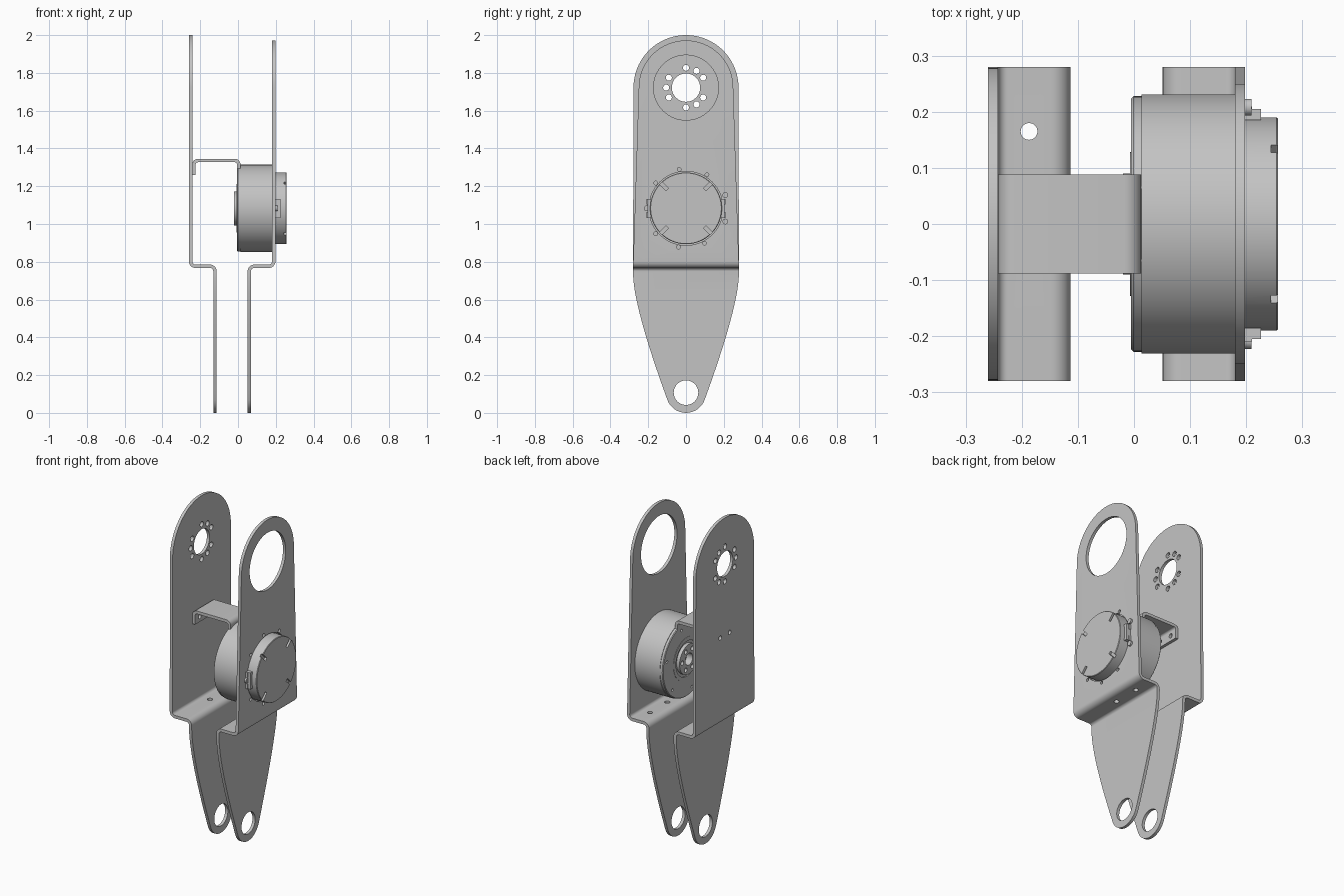
import bpy, bmesh
from math import sin, cos, pi, radians, tau
from mathutils import Vector, Matrix

old = bpy.data.objects.get("Cube")
if old:
    bpy.data.objects.remove(old, do_unlink=True)

mat = bpy.data.materials.new("light grey metal")
mat.use_nodes = True
GREY = (0.55, 0.55, 0.55, 1)
mat.diffuse_color = GREY
mat.node_tree.nodes["Principled BSDF"].inputs["Base Color"].default_value = GREY

AXIS_Z = 1.083   # motor axis height
PIVOT_Z = 1.722  # upper joint height


def finish(name, bm):
    bmesh.ops.recalc_face_normals(bm, faces=bm.faces)
    me = bpy.data.meshes.new(name)
    bm.to_mesh(me)
    bm.free()
    me.materials.append(mat)
    ob = bpy.data.objects.new(name, me)
    bpy.context.collection.objects.link(ob)
    return ob


def select(ob):
    bpy.ops.object.select_all(action='DESELECT')
    ob.select_set(True)
    bpy.context.view_layer.objects.active = ob


def smooth(ob):
    select(ob)
    bpy.ops.object.shade_smooth_by_angle(angle=radians(30))


def boolean(ob, tool, operation):
    mod = ob.modifiers.new("cut", 'BOOLEAN')
    mod.operation, mod.solver, mod.object = operation, 'EXACT', tool
    select(ob)
    bpy.ops.object.modifier_apply(modifier=mod.name)
    bpy.data.objects.remove(tool, do_unlink=True)


def prism(name, points, offset):
    """Extrude a closed loop of 3D points along a vector."""
    bm = bmesh.new()
    face = bm.faces.new([bm.verts.new(p) for p in points])
    out = bmesh.ops.extrude_face_region(bm, geom=[face])
    verts = [v for v in out["geom"] if isinstance(v, bmesh.types.BMVert)]
    bmesh.ops.translate(bm, verts=verts, vec=offset)
    return finish(name, bm)


def rounded(corners, steps=8):
    """Polygon in 2D from (a, b, radius) with right-angled fillets."""
    pts = []
    for i, (a, b, r) in enumerate(corners):
        p = Vector((a, b))
        if not r:
            pts.append(p)
            continue
        u = (Vector(corners[i - 1][:2]) - p).normalized() * r
        v = (Vector(corners[(i + 1) % len(corners)][:2]) - p).normalized() * r
        for k in range(steps + 1):
            t = k / steps * pi / 2
            pts.append(p + u * (1 - sin(t)) + v * (1 - cos(t)))
    return pts


def pins(holes, axis='X'):
    """Cutter made of cylinders: (x, y, z, radius, length)."""
    bm = bmesh.new()
    turn = Matrix.Rotation(pi / 2, 4, 'Y') if axis == 'X' else Matrix()
    for x, y, z, r, length in holes:
        bmesh.ops.create_cone(bm, cap_ends=True, segments=64 if r > 0.05 else 20,
                              radius1=r, radius2=r, depth=length,
                              matrix=Matrix.Translation((x, y, z)) @ turn)
    return finish("hole_cutter", bm)


def ring(x, z, dist, r, length, angles):
    return [(x, dist * cos(radians(a)), z + dist * sin(radians(a)), r, length)
            for a in angles]


def lathe(name, profile, steps=96):
    """Revolve (x, radius) points about the motor axis."""
    bm = bmesh.new()
    vs = [bm.verts.new((x, 0, AXIS_Z + r)) for x, r in profile]
    edges = [bm.edges.new(pair) for pair in zip(vs, vs[1:])]
    bmesh.ops.spin(bm, geom=vs + edges, cent=(0, 0, AXIS_Z), axis=(1, 0, 0),
                   angle=tau, steps=steps)
    bmesh.ops.remove_doubles(bm, verts=bm.verts, dist=1e-5)
    return finish(name, bm)


def boxes(name, items):
    """Boxes from (centre, size, turn about the x axis)."""
    bm = bmesh.new()
    for c, s, turn in items:
        bmesh.ops.create_cube(bm, size=1, matrix=Matrix.Translation(c)
                              @ Matrix.Rotation(turn, 4, 'X') @ Matrix.Diagonal((*s, 1)))
    return finish(name, bm)


def outline(top_r):
    """Half silhouette of a side plate, mirrored to a full loop of (y, z)."""
    half = [(0.105 * sin(t), 0.105 - 0.105 * cos(t))
            for t in (radians(a) for a in range(10, 70, 10))]
    p0, p1, p2 = Vector((0.0987, 0.069)), Vector((0.28, 0.567)), Vector((0.28, 0.74))
    for k in range(25):
        t = k / 24
        half.append(tuple(p0 * (1 - t) ** 2 + p1 * 2 * t * (1 - t) + p2 * t * t))
    half.append((0.28, 0.785))
    half += [(top_r * cos(t), PIVOT_Z + top_r * sin(t))
             for t in (k * pi / 48 for k in range(24))]
    return [(0, 0)] + half + [(0, PIVOT_Z + top_r)] + [(-y, z) for y, z in reversed(half)]


# Joggled side plates: bent sheet section trimmed by the silhouette
section = rounded([(-0.26, 2.1, 0), (-0.26, 0.767, 0.035), (-0.131, 0.767, 0.017),
                   (-0.131, -0.1, 0), (-0.113, -0.1, 0), (-0.113, 0.785, 0.035),
                   (-0.242, 0.785, 0.017), (-0.242, 2.1, 0)])


def side_plate(name, mirrored, top_r, holes):
    place = (lambda x: -0.062 - x) if mirrored else (lambda x: x)
    ob = prism(name, [(place(x), -0.4, z) for x, z in section], (0, 0.8, 0))
    trim = prism("trim", [(-0.5, y, z) for y, z in outline(top_r)], (1, 0, 0))
    boolean(ob, trim, 'INTERSECT')
    boolean(ob, pins(holes + [(0, 0, 0.107, 0.065, 1)]), 'DIFFERENCE')
    ledge = [(place(-0.187), y, 0.776, 0.015, 0.1) for y in (0, 0.165)]
    boolean(ob, pins(ledge, 'Z'), 'DIFFERENCE')
    smooth(ob)


bracket_holes = [(-0.24, s * 0.045, 1.292, 0.013, 0.1) for s in (-1, 1)]
side_plate("hub_side_plate", False, 0.278,
           [(-0.25, 0, PIVOT_Z, 0.075, 0.2)] + bracket_holes
           + ring(-0.25, PIVOT_Z, 0.105, 0.016, 0.2,
                  (30, 58, 90, 150, 180, 210, 270, 302, 330)))
side_plate("motor_side_plate", True, 0.25,
           [(0.19, 0, PIVOT_Z, 0.172, 0.1), (0.19, 0, AXIS_Z, 0.196, 0.1)]
           + ring(0.19, AXIS_Z, 0.209, 0.01, 0.1, (58, 100, 140, 220, 259, 298)))

# Bent bracket tying the motor to the hub side plate
bracket = prism("motor_bracket", [(x, -0.088, z) for x, z in rounded(
    [(-0.242, 1.26, 0), (-0.242, 1.345, 0.03), (0.013, 1.345, 0.03), (0.013, 1.29, 0),
     (-0.005, 1.29, 0), (-0.005, 1.327, 0.012), (-0.224, 1.327, 0.012),
     (-0.224, 1.26, 0)])], (0, 0.176, 0))
boolean(bracket, pins(bracket_holes), 'DIFFERENCE')
smooth(bracket)

# Motor body with stepped output hub
body = lathe("motor_body", [
    (0.02, 0), (0.02, 0.035), (-0.02, 0.035), (-0.02, 0.09), (0.0, 0.09), (0.0, 0.105),
    (-0.007, 0.105), (-0.007, 0.128), (-0.005, 0.128), (-0.005, 0.224), (-0.001, 0.228),
    (0.013, 0.228), (0.013, 0.231), (0.18, 0.231), (0.18, 0)])
boolean(body, pins(ring(-0.02, AXIS_Z, 0.063, 0.013, 0.04, range(0, 360, 60))
                   + ring(-0.005, AXIS_Z, 0.195, 0.008, 0.02, range(15, 360, 60))),
        'DIFFERENCE')
smooth(body)

# Motor end cap with four diagonal slots
cap = lathe("motor_cap", [(0.179, 0), (0.179, 0.19), (0.254, 0.19), (0.257, 0.187), (0.257, 0)])
slots = [((0.255, 0.17 * cos(a), AXIS_Z + 0.17 * sin(a)), (0.022, 0.06, 0.018), a)
         for a in (pi / 4 + k * pi / 2 for k in range(4))]
boolean(cap, boxes("slot_cutter", slots), 'DIFFERENCE')
smooth(cap)

# Cable connectors on both flanks of the cap
for side, label in ((1, "rear"), (-1, "front")):
    y = side * 0.195
    boxes(label + "_connector", [
        ((0.212, y, AXIS_Z), (0.028, 0.02, 0.1), 0),
        ((0.204, y + side * 0.008, AXIS_Z + 0.035), (0.012, 0.012, 0.03), 0),
        ((0.204, y + side * 0.008, AXIS_Z - 0.035), (0.012, 0.012, 0.03), 0)])
    heights = (-0.07, 0.07) if side > 0 else (0,)
    screws = pins([(0.203, side * 0.208, AXIS_Z + h, 0.015, 0.012) for h in heights])
    screws.name = label + "_connector_screws"
    smooth(screws)
